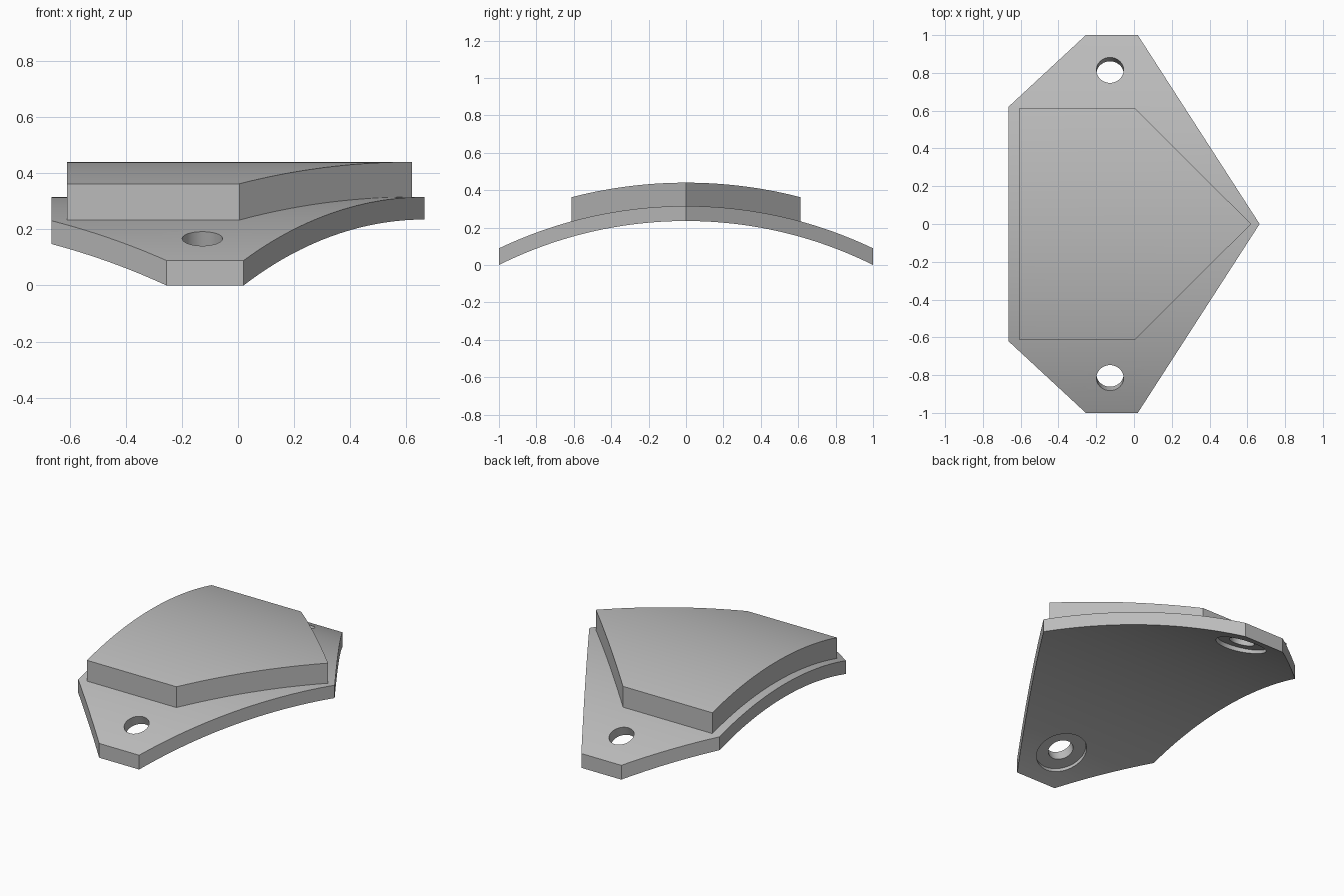
import bpy, bmesh, math
from mathutils import Matrix

cube = bpy.data.objects.get("Cube")
if cube:
    bpy.data.objects.remove(cube, do_unlink=True)

grey = bpy.data.materials.new("plain grey")
grey.use_nodes = True
grey.diffuse_color = (0.5, 0.5, 0.5, 1)
grey.node_tree.nodes["Principled BSDF"].inputs["Base Color"].default_value = (0.5, 0.5, 0.5, 1)

R_IN, R_PLATE, R_PAD = 2.245, 2.325, 2.45   # concentric curved layers
AXIS_Z = 0.235 - R_IN                       # height of the bend axis (along x)
STRIPS = 64


def make_object(name, bm):
    mesh = bpy.data.meshes.new(name)
    bmesh.ops.recalc_face_normals(bm, faces=bm.faces)
    bm.to_mesh(mesh)
    bm.free()
    mesh.materials.append(grey)
    ob = bpy.data.objects.new(name, mesh)
    bpy.context.collection.objects.link(ob)
    return ob


def curved_slab(name, half, r_low, r_high):
    """Prism from a mirrored outline, sliced in strips and bent over the axis."""
    outline = half + [(x, -y) for x, y in reversed(half) if y > 0]
    bm = bmesh.new()
    base = bm.faces.new([bm.verts.new((x, y, 0)) for x, y in outline])
    top = bmesh.ops.extrude_face_region(bm, geom=[base])["geom"]
    for v in top:
        if isinstance(v, bmesh.types.BMVert):
            v.co.z = 1
    reach = max(y for x, y in half)
    for i in range(1, STRIPS):
        y = reach * (2 * i / STRIPS - 1)
        bmesh.ops.bisect_plane(bm, geom=bm.verts[:] + bm.edges[:] + bm.faces[:],
                               plane_co=(0, y, 0), plane_no=(0, 1, 0), dist=1e-5)
    for v in bm.verts:
        r = r_high if v.co.z > 0.5 else r_low
        v.co.z = AXIS_Z + math.sqrt(r * r - v.co.y ** 2)
    return make_object(name, bm)


def cut_round(target, side, radius, r_from, r_to):
    """Drill a round hole pointing at the bend axis."""
    tilt = math.asin(0.815 / R_PLATE) * side
    place = (Matrix.Translation((-0.127, 0, AXIS_Z)) @ Matrix.Rotation(-tilt, 4, 'X')
             @ Matrix.Translation((0, 0, (r_from + r_to) / 2)))
    bm = bmesh.new()
    bmesh.ops.create_cone(bm, cap_ends=True, segments=48, radius1=radius,
                          radius2=radius, depth=r_to - r_from, matrix=place)
    cutter = make_object("cutter", bm)
    cutter.hide_render = True
    mod = target.modifiers.new("hole", 'BOOLEAN')
    mod.operation, mod.solver, mod.object = 'DIFFERENCE', 'EXACT', cutter
    bpy.context.view_layer.objects.active = target
    bpy.ops.object.modifier_apply(modifier=mod.name)
    bpy.data.objects.remove(cutter, do_unlink=True)


# Base plate with two counterbored screw holes
plate = curved_slab("base_plate", [(0.665, 0), (0.02, 1), (-0.255, 1), (-0.665, 0.62)],
                    R_IN, R_PLATE)
for side in (1, -1):
    cut_round(plate, side, 0.072, R_IN - 0.2, R_PLATE + 0.2)
    cut_round(plate, side, 0.145, R_IN - 0.2, R_IN + 0.02)

# Raised pad, sunk slightly into the plate
pad = curved_slab("raised_pad", [(0.62, 0), (0.005, 0.612), (-0.61, 0.612)],
                  R_PLATE - 0.02, R_PAD)

# Smooth curved faces, sharp rims
for ob in (plate, pad):
    bpy.ops.object.select_all(action='DESELECT')
    ob.select_set(True)
    bpy.context.view_layer.objects.active = ob
    bpy.ops.object.shade_smooth_by_angle(angle=math.radians(25))
